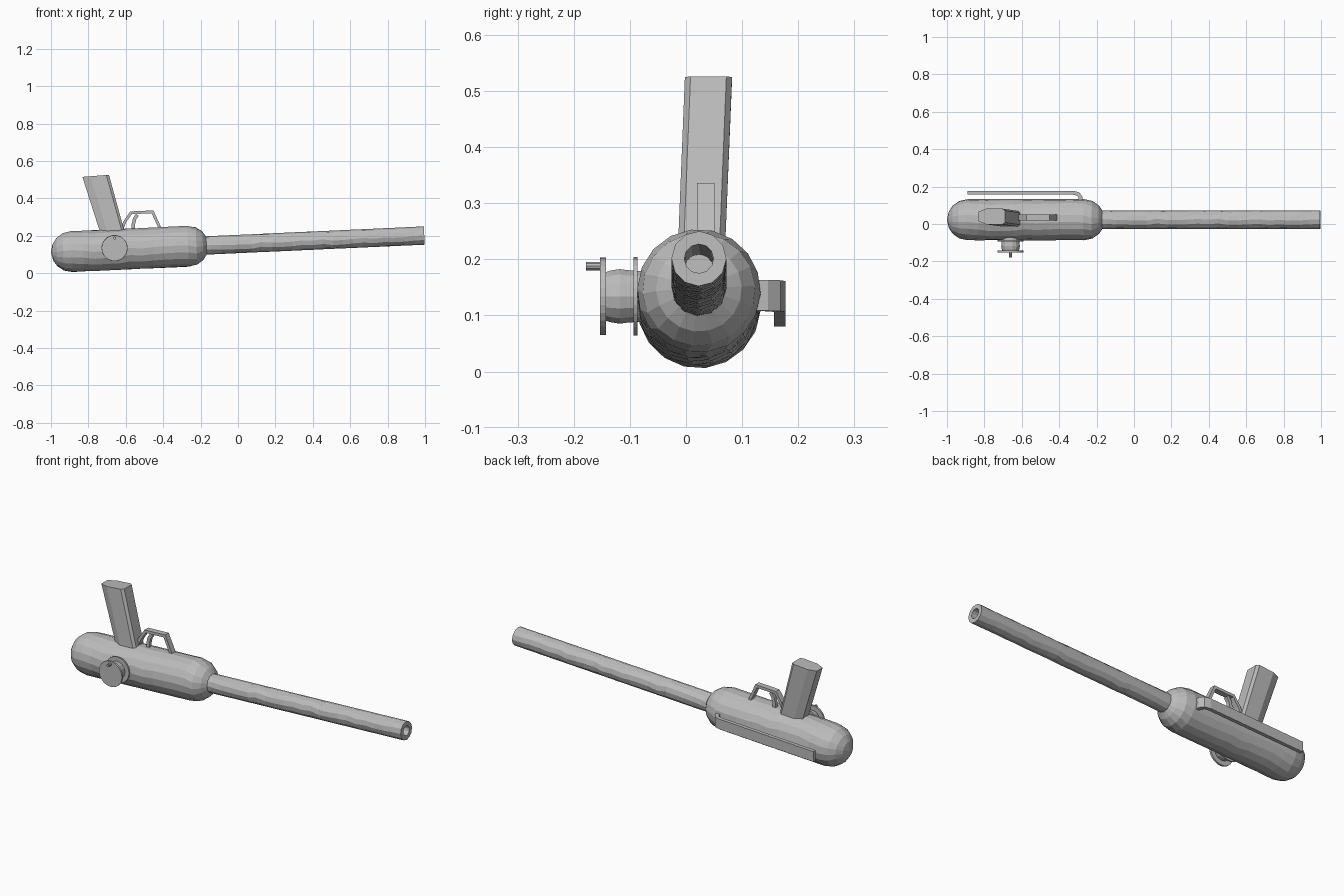
import bpy, bmesh, math, random
from mathutils import Matrix, Vector

random.seed(4)
cube = bpy.data.objects.get("Cube")
if cube:
    bpy.data.objects.remove(cube, do_unlink=True)

grey = bpy.data.materials.new("plain grey")
grey.use_nodes = True
colour = (0.5, 0.5, 0.5, 1)
grey.diffuse_color = colour
grey.node_tree.nodes["Principled BSDF"].inputs["Base Color"].default_value = colour

MID_Y = 0.023
# Body axis climbs gently toward the muzzle
AXIS = Matrix.Translation((0, MID_Y, 0.156)) @ Matrix.Rotation(math.radians(-2.6), 4, "Y")


def finish(name, bm):
    bmesh.ops.recalc_face_normals(bm, faces=bm.faces)
    mesh = bpy.data.meshes.new(name)
    bm.to_mesh(mesh)
    bm.free()
    mesh.materials.append(grey)
    obj = bpy.data.objects.new(name, mesh)
    bpy.context.collection.objects.link(obj)
    return obj


def lathe(name, profile, sides, matrix, wobble=0.0):
    """Turn (distance, radius) pairs about local x, closing both ends."""
    bm = bmesh.new()
    rings = []
    for x, r in profile:
        phase = random.uniform(-wobble, wobble)
        ring = []
        for i in range(sides):
            a = math.tau * i / sides + phase
            ring.append(bm.verts.new(matrix @ Vector((x, r * math.cos(a), r * math.sin(a)))))
        rings.append(ring)
    for a, b in zip(rings, rings[1:]):
        for i in range(sides):
            j = (i + 1) % sides
            bm.faces.new((a[i], a[j], b[j], b[i]))
    bm.faces.new(rings[0])
    bm.faces.new(rings[-1])
    return finish(name, bm)


def ribbon(name, path, thick, place, depth):
    """Thicken a flat path and extrude it sideways by the vector depth."""
    pts = [Vector(p) for p in path]
    left, right = [], []
    for i, p in enumerate(pts):
        before = (p - pts[i - 1]).normalized() if i else (pts[1] - p).normalized()
        after = (pts[i + 1] - p).normalized() if i < len(pts) - 1 else before
        t = (before + after).normalized()
        n = Vector((-t.y, t.x)) * thick / 2 / max(0.5, t.dot(before))
        left.append(p + n)
        right.append(p - n)
    bm = bmesh.new()
    offset = Vector(depth)
    rows = []
    for a, b in zip(left, right):
        pa, pb = place(a), place(b)
        rows.append([bm.verts.new(v) for v in (pa, pb, pb + offset, pa + offset)])
    for a, b in zip(rows, rows[1:]):
        for i in range(4):
            j = (i + 1) % 4
            bm.faces.new((a[i], a[j], b[j], b[i]))
    bm.faces.new(rows[0])
    bm.faces.new(rows[-1])
    return finish(name, bm)


# Capsule body
R, REAR, FRONT = 0.11, -0.89, -0.267
steps = [math.radians(a) for a in (4, 24, 44, 66)]
profile = [(REAR - R * math.cos(a), R * math.sin(a)) for a in steps]
profile += [(REAR + (FRONT - REAR) * i / 10, R) for i in range(11)]
profile += [(FRONT + R * math.cos(a), R * math.sin(a)) for a in reversed(steps)]
lathe("body", profile, 18, AXIS, 0.08)

# Hollow barrel
barrel = [(-0.2 + 1.197 * i / 22, 0.049) for i in range(23)]
barrel += [(0.997, 0.026), (0.8, 0.026), (0.6, 0.026)]
lathe("barrel", barrel, 12, AXIS, 0.12)

# Slanted grip with bevelled long edges
section = [(0, 0.2), (0, 0.8), (0.3, 1), (0.9, 1), (1, 0.88), (1, 0.12), (0.9, 0), (0.3, 0)]
bm = bmesh.new()
rows = []
for x0, x1, z0, z1, y0 in ((-0.725, -0.595, 0.18, 0.18, -0.016),
                           (-0.832, -0.69, 0.515, 0.526, -0.002)):
    rows.append([bm.verts.new((x0 + (x1 - x0) * u, y0 + 0.084 * v, z0 + (z1 - z0) * u))
                 for u, v in section])
for i in range(len(section)):
    j = (i + 1) % len(section)
    bm.faces.new((rows[0][i], rows[0][j], rows[1][j], rows[1][i]))
for row in rows:
    bm.faces.new(row)
finish("grip", bm)

# Trigger guard and trigger
ribbon("trigger_guard", [(-0.625, 0.225), (-0.605, 0.275), (-0.572, 0.323), (-0.457, 0.328),
                         (-0.41, 0.225)], 0.015,
       lambda p: Vector((p.x, 0.02, p.y)), (0, 0.031, 0))
ribbon("trigger", [(-0.562, 0.22), (-0.56, 0.26), (-0.553, 0.29), (-0.538, 0.312)], 0.018,
       lambda p: Vector((p.x, 0.026, p.y)), (0, 0.019, 0))

# Side rail: a strip bent into the body at its front end
strip = ribbon("side_rail", [(-0.89, 0.167), (-0.325, 0.167), (-0.298, 0.16), (-0.286, 0.143),
                             (-0.284, 0.105)], 0.02,
               lambda p: Vector((p.x, p.y, 0.121 + 0.0455 * p.x)), (0, 0, 0.055))

# Winding reel on the other side: flanges, drum and crank knob, turned about y
REEL = Matrix.Translation((-0.66, 0, 0.134)) @ Matrix.Rotation(math.radians(90), 4, "Z")
lathe("reel_inner_flange", [(-0.094, 0.07), (-0.086, 0.07)], 28, REEL)
lathe("reel_drum", [(-0.15, 0.042), (-0.135, 0.047), (-0.118, 0.05), (-0.105, 0.048),
                    (-0.06, 0.045)], 14, REEL)
lathe("reel_outer_flange", [(-0.153, 0.069), (-0.143, 0.069)], 28, REEL)
lathe("reel_knob", [(-0.178, 0.008), (-0.15, 0.008)], 10,
      Matrix.Translation((0, 0, 0.054)) @ REEL)
